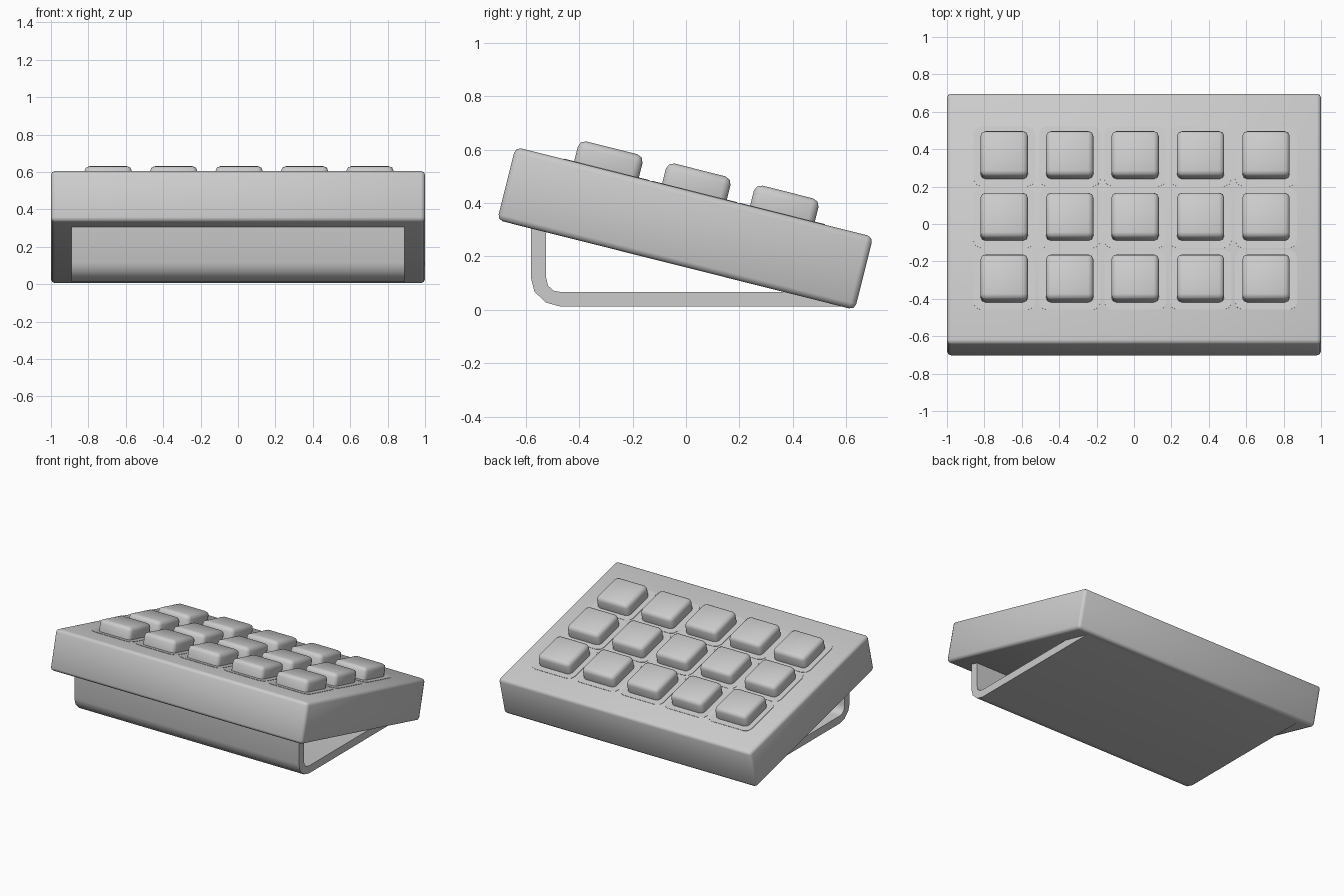
import bpy, bmesh
from math import radians
from mathutils import Matrix, Vector

if "Cube" in bpy.data.objects:
    bpy.data.objects.remove(bpy.data.objects["Cube"])

# local frame of the sloping housing
TILT = Matrix.Translation((0, -0.003, 0.305)) @ Matrix.Rotation(radians(-14.1), 4, 'X')


def finish(name, bm, matrix=None):
    bmesh.ops.recalc_face_normals(bm, faces=bm.faces[:])
    mesh = bpy.data.meshes.new(name)
    bm.to_mesh(mesh)
    bm.free()
    ob = bpy.data.objects.new(name, mesh)
    bpy.context.collection.objects.link(ob)
    if matrix is not None:
        ob.matrix_world = matrix
    bpy.ops.object.select_all(action='DESELECT')
    ob.select_set(True)
    bpy.context.view_layer.objects.active = ob
    bpy.ops.object.shade_smooth_by_angle(angle=radians(50))
    return ob


def box(name, size, loc, bevel, segments, vertical_only=False):
    bm = bmesh.new()
    bmesh.ops.create_cube(bm, size=1)
    bmesh.ops.scale(bm, vec=Vector(size), verts=bm.verts[:])
    edges = [e for e in bm.edges if not vertical_only
             or abs(e.verts[0].co.z - e.verts[1].co.z) > 1e-4]
    bmesh.ops.bevel(bm, geom=edges, offset=bevel, segments=segments,
                    profile=0.5, affect='EDGES')
    return finish(name, bm, TILT @ Matrix.Translation(loc))


# sloping housing
box("housing", (2.0, 1.382, 0.282), (0, 0, 0), 0.022, 2)

# three rows of five keys, each on a thin seat
for row in range(3):
    for col in range(5):
        x, y = 0.006 + (col - 2) * 0.35, (row - 1) * 0.34
        tag = f"{row + 1}_{col + 1}"
        box("key_seat_" + tag, (0.33, 0.33, 0.02), (x, y, 0.133), 0.04, 2, True)
        box("key_" + tag, (0.253, 0.25, 0.14), (x, y, 0.156), 0.027, 2)

# bent sheet stand: L-shaped side profile (y, z) extruded across the width
profile = [(-0.58, 0.36), (-0.58, 0.115), (-0.568, 0.068), (-0.525, 0.027), (-0.47, 0.012),
           (0.59, 0.012), (0.56, 0.066), (-0.465, 0.066), (-0.495, 0.071),
           (-0.517, 0.09), (-0.524, 0.12), (-0.524, 0.36)]
bm = bmesh.new()
face = bm.faces.new([bm.verts.new((-0.89, y, z)) for y, z in profile])
ext = bmesh.ops.extrude_face_region(bm, geom=[face])
bmesh.ops.translate(bm, vec=(1.78, 0, 0),
                    verts=[v for v in ext["geom"] if isinstance(v, bmesh.types.BMVert)])
finish("stand", bm)
